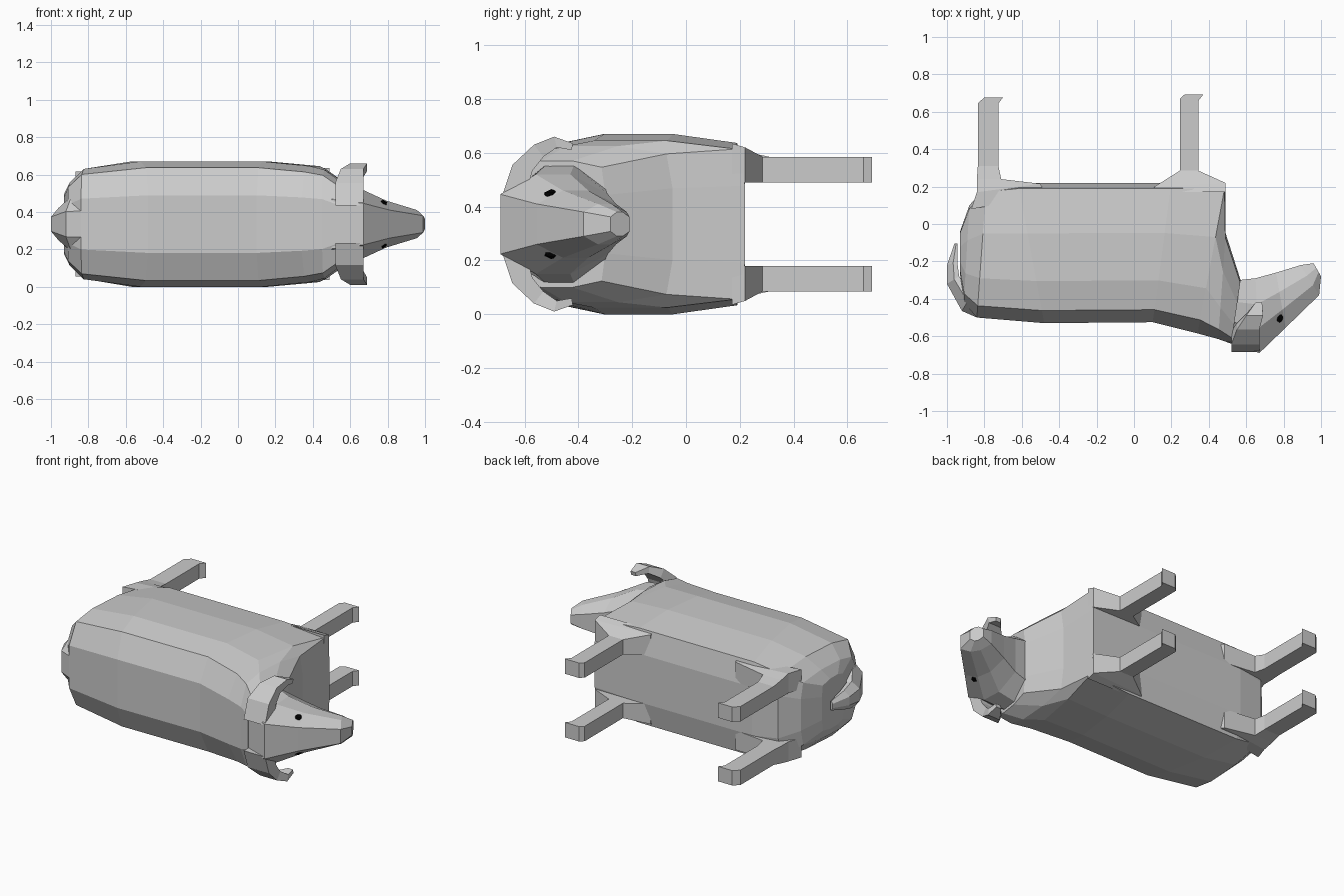
import bpy, bmesh

if "Cube" in bpy.data.objects:
    bpy.data.objects.remove(bpy.data.objects["Cube"])

CZ = 0.335  # the animal lies on its side: length x, belly +y, width z


def loft(name, rings):
    bm = bmesh.new()
    loops = [[bm.verts.new(p) for p in r] for r in rings]
    n = len(loops[0])
    for a, b in zip(loops, loops[1:]):
        for i in range(n):
            j = (i + 1) % n
            bm.faces.new((a[i], a[j], b[j], b[i]))
    bm.faces.new(loops[0])
    bm.faces.new(loops[-1])
    bmesh.ops.recalc_face_normals(bm, faces=bm.faces)
    me = bpy.data.meshes.new(name)
    bm.to_mesh(me)
    bm.free()
    ob = bpy.data.objects.new(name, me)
    bpy.context.collection.objects.link(ob)
    return ob


def section(profile, xt, yt, xb, yb, hw):
    """Symmetric cross-section running from a top point to a bottom point."""
    half = [(xt + (xb - xt) * t, yt + (yb - yt) * t, w * hw) for t, w in profile]
    ring = [(x, y, CZ + w) for x, y, w in half]
    return ring + [(x, y, CZ - w) for x, y, w in reversed(half) if w > 0]


def side_name(s, part):
    return ("left_" if s > 0 else "right_") + part


# Body, from rump to neck
BODY = [(0, 0), (0, .46), (.09, .9), (.3, 1), (.64, 1), (.96, .9), (1, .46), (1, 0)]
loft("body", [section(BODY, *r) for r in [
    (-.93, -.27, -.93, -.04, .16),
    (-.91, -.42, -.88, .10, .22),
    (-.84, -.50, -.79, .20, .295),
    (-.48, -.53, -.62, .22, .335),
    (.10, -.525, .20, .22, .335),
    (.34, -.585, .49, .22, .31),
    (.45, -.615, .49, -.05, .29),
    (.52, -.64, .57, -.30, .235)]])

# Head, from neck to snout
HEAD = [(0, 0), (0, .6), (.33, 1), (.65, 1), (1, .6), (1, 0)]
loft("head", [section(HEAD, *r) for r in [
    (.50, -.63, .56, -.30, .22),
    (.67, -.69, .65, -.29, .185),
    (.81, -.555, .76, -.26, .125),
    (.99, -.38, .89, -.22, .075),
    (1.0, -.28, .96, -.21, .045)]])

# Tail, broad at the root and hanging to a thin tip
TAIL = [(0, 0), (0, .45), (.6, 1), (1, .9), (1, 0)]
loft("tail", [section(TAIL, *r) for r in [
    (-.84, -.50, -.82, -.40, .155),
    (-.92, -.465, -.87, -.38, .15),
    (-1.0, -.32, -.935, -.28, .085),
    (-1.0, -.22, -.945, -.20, .06),
    (-.96, -.105, -.945, -.105, .03)]])

# Legs: (x back, y back, x front, y front, inner width, outer width)
LEGS = {
    "front_leg": [(.10, .17, .488, .17, .155, .30),
                  (.11, .20, .488, .22, .155, .285),
                  (.245, .285, .345, .285, .155, .25),
                  (.245, .67, .345, .66, .155, .25),
                  (.27, .692, .37, .692, .155, .25)],
    "back_leg": [(-.87, .08, -.47, .15, .155, .28),
                 (-.84, .17, -.50, .215, .155, .28),
                 (-.84, .24, -.71, .24, .155, .265),
                 (-.835, .31, -.725, .31, .155, .25),
                 (-.835, .645, -.725, .645, .155, .25),
                 (-.80, .677, -.70, .677, .155, .25)]}
# Ears: (x range, top y, underside y, width from centre top / underside)
EAR = [(.52, .67, -.685, -.60, .10, .10),
       (.52, .67, -.645, -.57, .22, .20),
       (.55, .67, -.565, -.53, .295, .25),
       (.60, .69, -.49, -.48, .325, .285),
       (.65, .685, -.42, -.425, .30, .275)]

black = bpy.data.materials.new("black")
black.diffuse_color = (0, 0, 0, 1)
black.use_nodes = True
black.node_tree.nodes["Principled BSDF"].inputs["Base Color"].default_value = black.diffuse_color

for s in (1, -1):
    for part, rows in LEGS.items():
        loft(side_name(s, part), [
            [(xa, ya, CZ + s * a), (xb, yb, CZ + s * a),
             (xb, yb, CZ + s * b), (xa, ya, CZ + s * b)]
            for xa, ya, xb, yb, a, b in rows])
    loft(side_name(s, "ear"), [
        [(xa, yt, CZ + s * a), (xb, yt, CZ + s * a),
         (xb, yu, CZ + s * b), (xa, yu, CZ + s * b)]
        for xa, xb, yt, yu, a, b in EAR])
    # Eyes
    bpy.ops.mesh.primitive_ico_sphere_add(
        subdivisions=1, radius=1, location=(.775, -.50, CZ + s * .108))
    eye = bpy.context.object
    eye.name = side_name(s, "eye")
    eye.scale = (.024, .03, .022)
    eye.data.materials.append(black)
